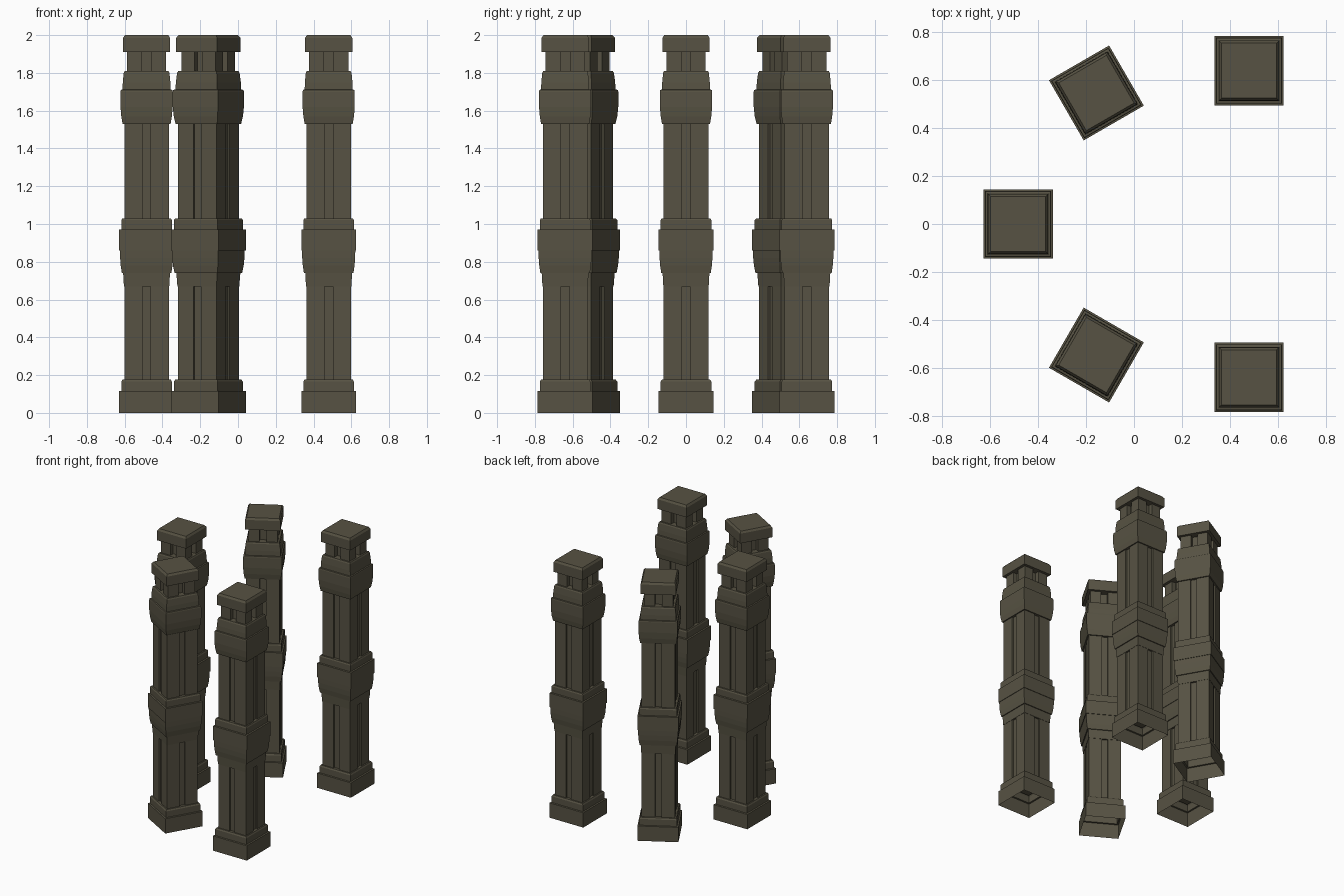
import bpy, bmesh, math

if "Cube" in bpy.data.objects:
    bpy.data.objects.remove(bpy.data.objects["Cube"])

stone = bpy.data.materials.new("dark_olive_stone")
stone.diffuse_color = (0.095, 0.085, 0.056, 1)
stone.use_nodes = True
stone.node_tree.nodes["Principled BSDF"].inputs["Base Color"].default_value = stone.diffuse_color


def make(name, bm, place):
    bmesh.ops.recalc_face_normals(bm, faces=bm.faces)
    me = bpy.data.meshes.new(name)
    bm.to_mesh(me)
    bm.free()
    me.materials.append(stone)
    ob = bpy.data.objects.new(name, me)
    bpy.context.collection.objects.link(ob)
    x, y, turn = place
    ob.location = (x, y, 0)
    ob.rotation_euler = (0, 0, math.radians(turn))


def square_stack(name, profile, place, open_bottom=False):
    """Square moulding through (half width, z) points."""
    bm = bmesh.new()
    rings = [[bm.verts.new((sx * h, sy * h, z)) for sx, sy in
              ((-1, -1), (1, -1), (1, 1), (-1, 1))] for h, z in profile]
    for a, b in zip(rings, rings[1:]):
        for i in range(4):
            j = (i + 1) % 4
            bm.faces.new((a[i], a[j], b[j], b[i]))
    if not open_bottom:
        bm.faces.new(rings[0][::-1])
    bm.faces.new(rings[-1])
    make(name, bm, place)


def grooved_shaft(name, half, groove, depth, z0, z1, place):
    """Square shaft with a groove down the middle of each side."""
    side = [(-half, -half), (-groove, -half), (-groove, depth - half),
            (groove, depth - half), (groove, -half)]
    pts = []
    for k in range(4):
        c, s = round(math.cos(k * math.pi / 2)), round(math.sin(k * math.pi / 2))
        pts += [(c * x - s * y, s * x + c * y) for x, y in side]
    bm = bmesh.new()
    lo = [bm.verts.new((x, y, z0)) for x, y in pts]
    hi = [bm.verts.new((x, y, z1)) for x, y in pts]
    n = len(pts)
    for i in range(n):
        j = (i + 1) % n
        bm.faces.new((lo[i], lo[j], hi[j], hi[i]))
    bm.faces.new(lo[::-1])
    bm.faces.new(hi)
    make(name, bm, place)


BASE = [(.145, 0), (.145, .115), (.134, .117), (.134, .165), (.128, .176), (.11, .176)]
MIDDLE = [(.115, .67), (.12, .67), (.124, .74), (.131, .74), (.137, .78), (.14, .82),
          (.141, .86), (.145, .86), (.145, .97), (.134, .972), (.134, 1.02), (.129, 1.03)]
UPPER = [(.12, 1.53), (.127, 1.53), (.134, 1.57), (.138, 1.62), (.138, 1.70),
         (.136, 1.71), (.127, 1.712), (.126, 1.75), (.121, 1.80), (.116, 1.81)]
CAP = [(.125, 1.91), (.125, 1.985), (.115, 2.0)]

# five pillars: x, y, turn in degrees
PILLARS = [(.48, .64, 0), (.48, -.64, 0), (-.484, 0, 0),
           (-.157, .547, 30), (-.157, -.547, -30)]

for n, p in enumerate(PILLARS, 1):
    square_stack(f"pillar_{n}_base", BASE, p, open_bottom=True)
    grooved_shaft(f"pillar_{n}_lower_shaft", .118, .022, .012, .165, .68, p)
    square_stack(f"pillar_{n}_middle_band", MIDDLE, p)
    grooved_shaft(f"pillar_{n}_upper_shaft", .118, .022, .012, 1.02, 1.54, p)
    square_stack(f"pillar_{n}_upper_band", UPPER, p)
    grooved_shaft(f"pillar_{n}_neck", .104, .025, .035, 1.80, 1.92, p)
    square_stack(f"pillar_{n}_cap", CAP, p)
